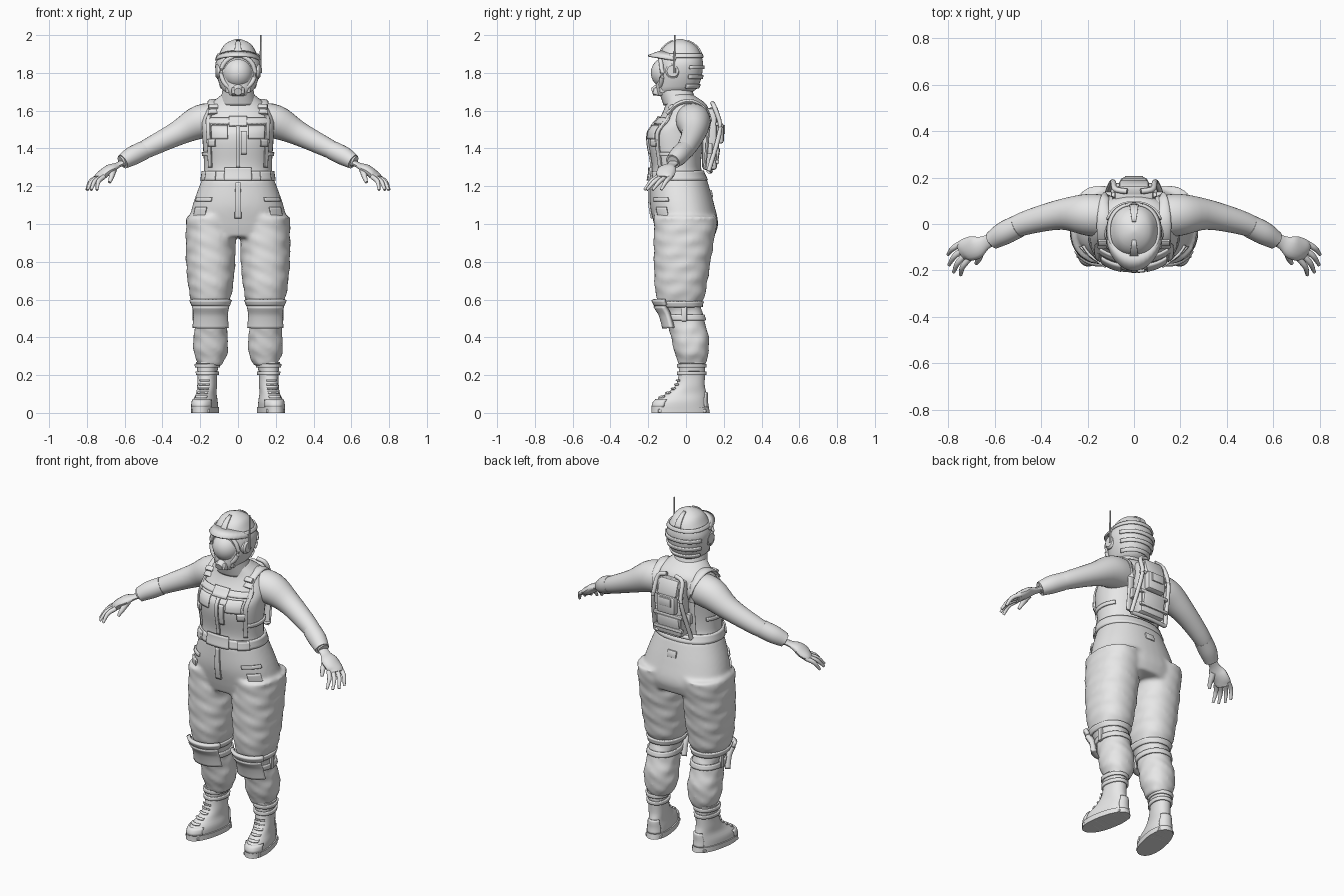
import bpy, bmesh, math
from math import sin, cos, pi, tau
from mathutils import Vector, Matrix, Euler

cube = bpy.data.objects.get("Cube")
if cube:
    bpy.data.objects.remove(cube)

grey = (.8, .8, .8, 1)
mat = bpy.data.materials.new("light_grey")
mat.use_nodes = True
mat.diffuse_color = grey
mat.node_tree.nodes["Principled BSDF"].inputs["Base Color"].default_value = grey
parts = []
FRONT, SIDE, BACK = 0, pi / 2, pi
ANKLE = Vector((.16, .04, 0))
TOE_OUT = .2


def make(name, bm, mirror=False, thick=0, splay=False):
    if splay:  # toes point outward around the ankle
        bmesh.ops.rotate(bm, verts=bm.verts, cent=ANKLE, matrix=Matrix.Rotation(TOE_OUT, 3, 'Z'))
    mesh = bpy.data.meshes.new(name)
    bm.to_mesh(mesh)
    bm.free()
    mesh.materials.append(mat)
    ob = bpy.data.objects.new(name, mesh)
    bpy.context.collection.objects.link(ob)
    if thick:
        shell = ob.modifiers.new("Thickness", 'SOLIDIFY')
        shell.thickness, shell.offset = thick, 0
    if mirror:
        ob.modifiers.new("Mirror", 'MIRROR')
    parts.append(ob)
    return ob


def blend(rows, t):
    """Smooth interpolation of rows (t, values...)."""
    last = len(rows) - 1
    i = max([k for k in range(last) if rows[k][0] <= t], default=0)

    def slope(k, j):
        before, after = rows[max(k - 1, 0)], rows[min(k + 1, last)]
        return (after[j] - before[j]) / (after[0] - before[0])
    p, q = rows[i], rows[i + 1]
    gap = q[0] - p[0]
    u = min(max((t - p[0]) / gap, 0), 1)
    ease = u * u * (3 - 2 * u)
    return [p[j] + (q[j] - p[j]) * ease
            + gap * u * (1 - u) * ((1 - u) * slope(i, j) - u * slope(i + 1, j))
            for j in range(1, len(p))]


def spot(body, z, angle, lift):
    """Point on a body: angle zero is the front, growing towards +x."""
    middle, rows = body
    y, wide, deep = blend(rows, z)
    s, c = sin(angle), cos(angle)
    return (middle + (wide + lift) * math.copysign(abs(s) ** .9, s),
            y - (deep + lift) * math.copysign(abs(c) ** .9, c), z)


def wrap(name, body, low, high, facing=FRONT, half=pi, lift=.004, thick=.01, fold=0, **options):
    """Band or patch lying on a body; without thickness, a closed solid."""
    bm = bmesh.new()
    full = half == pi
    cols = 40 if full else 14
    count = max(3, round((high - low) / .012))
    grid = []
    for r in range(count + 1):
        z = low + (high - low) * r / count
        ring = []
        for c in range(cols if full else cols + 1):
            a = facing + half * (2 * c / cols - 1)
            crease = fold * sin(z * 75 + 2 * sin(a * 2)) * sin(a * 3 + z * 20)
            ring.append(bm.verts.new(spot(body, z, a, lift + crease)))
        grid.append(ring)
    for lower, upper in zip(grid, grid[1:]):
        for c in range(cols):
            d = (c + 1) % len(lower)
            bm.faces.new((lower[c], lower[d], upper[d], upper[c]))
    if not thick:
        bm.faces.new(grid[0][::-1])
        bm.faces.new(grid[-1])
    return make(name, bm, thick=thick, **options)


def solid(name, body, **options):
    rows = body[1]
    return wrap(name, body, rows[0][0], rows[-1][0], lift=0, thick=0, **options)


def tube(name, points, sides=16, flat=1, steps=4, **options):
    """Round or flattened tube through points (x, y, z, radius)."""
    rows = [(i, *p) for i, p in enumerate(points)]
    last = (len(points) - 1) * steps
    path = [blend(rows, i / steps) for i in range(last + 1)]
    bm = bmesh.new()
    rings = []
    for i, (x, y, z, radius) in enumerate(path):
        along = Vector(path[min(i + 1, last)][:3]) - Vector(path[max(i - 1, 0)][:3])
        turn = along.to_track_quat('Z', 'Y')
        rings.append([bm.verts.new(Vector((x, y, z)) + turn @ Vector((radius * cos(a), flat * radius * sin(a), 0)))
                      for a in (tau * k / sides for k in range(sides))])
    for near, far in zip(rings, rings[1:]):
        for k in range(sides):
            m = (k + 1) % sides
            bm.faces.new((near[k], near[m], far[m], far[k]))
    bm.faces.new(rings[0])
    bm.faces.new(rings[-1])
    bmesh.ops.recalc_face_normals(bm, faces=bm.faces)
    return make(name, bm, **options)


def box(name, place, size, tilt=0, bevel=.005, **options):
    bm = bmesh.new()
    bmesh.ops.create_cube(bm, size=1)
    bmesh.ops.scale(bm, vec=size, verts=bm.verts)
    bmesh.ops.bevel(bm, geom=bm.edges[:], offset=bevel, segments=2, affect='EDGES', profile=.5)
    pose = Matrix.Translation(place) @ Euler((tilt, 0, 0)).to_matrix().to_4x4()
    bmesh.ops.transform(bm, matrix=pose, verts=bm.verts)
    return make(name, bm, **options)


# Body profiles: middle x, then rows of height, centre y, half width, half depth
hips = (0, [(.93, 0, .25, .15), (1, 0, .26, .17), (1.1, -.02, .24, .17), (1.24, -.04, .19, .15)])
leg_rows = [(.25, .03, .06, .07), (.32, .03, .09, .09), (.4, .02, .09, .1), (.52, -.01, .08, .1),
            (.57, -.03, .09, .11), (.62, -.03, .11, .13), (.8, -.02, .13, .15), (1.04, 0, .13, .17)]
leg, right_leg = (.145, leg_rows), (-.145, leg_rows)
boot = (ANKLE.x, [(0, -.03, .06, .15), (.06, -.03, .06, .14), (.1, 0, .05, .11),
                  (.14, .02, .05, .08), (.2, .03, .05, .07), (.27, .03, .06, .07)])
vest = (0, [(1.22, -.04, .19, .15), (1.3, -.05, .18, .13), (1.48, -.05, .19, .15),
            (1.56, -.01, .19, .13), (1.63, 0, .15, .11), (1.69, -.04, .08, .07)])
collar = (0, [(1.63, -.03, .09, .08), (1.72, -.06, .07, .08)])
helmet = (0, [(1.68, -.08, .05, .08), (1.72, -.05, .09, .11), (1.84, -.03, .12, .12),
              (1.92, -.03, .09, .1), (1.96, -.03, .06, .06), (1.98, -.03, .01, .01)])

# Trousers: hips and two baggy legs fused into one cloth
trousers = solid("trousers", hips)
for side in (leg, right_leg):
    limb = solid("trouser_leg", side, fold=.004)
    parts.remove(limb)
    pair = [trousers, limb]
    with bpy.context.temp_override(active_object=trousers, object=trousers,
                                   selected_objects=pair, selected_editable_objects=pair):
        bpy.ops.object.join()
cloth = trousers.modifiers.new("Fuse", 'REMESH')
cloth.mode, cloth.voxel_size, cloth.use_smooth_shade = 'VOXEL', .011, True
trousers.modifiers.new("Soften", 'SMOOTH').iterations = 6
wrap("fly_flap", hips, 1.03, 1.22, half=.05)
wrap("thigh_patch", hips, 1.03, 1.09, facing=.9, half=.2, mirror=True)
wrap("hip_pocket", hips, 1.12, 1.14, facing=.9, half=.3, mirror=True)
box("back_waist_buckle", (0, .13, 1.16), (.06, .02, .04), tilt=.2)

# Knee pads and their straps
wrap("knee_pad", leg, .45, .57, half=.9, lift=.02, thick=.03, mirror=True)
wrap("knee_pad_brow", leg, .57, .6, half=1, lift=.02, thick=.02, mirror=True)
for z in (.49, .56):
    wrap("knee_strap", leg, z, z + .03, mirror=True)
box("knee_strap_clip", (.23, -.01, .53), (.02, .03, .09), mirror=True)

# Boots
pair_of = dict(mirror=True, splay=True)
solid("boot", boot, **pair_of)
wrap("boot_sole", boot, 0, .03, lift=.007, thick=0, **pair_of)
wrap("toe_cap", boot, .03, .07, half=.9, lift=.002, **pair_of)
wrap("heel_guard", boot, .03, .11, facing=BACK, half=.6, lift=.002, **pair_of)
for z in (.2, .24):
    wrap("ankle_strap", boot, z, z + .02, **pair_of)
for k in range(5):
    z = .08 + k * .022
    wrap("boot_lace", boot, z, z + .008, half=.5, **pair_of)
for k in range(7):
    box("sole_lug", (ANKLE.x, k * .04 - .15, .01), (.1, .02, .02), **pair_of)

# Vest and belt
solid("vest", vest)
wrap("belt", vest, 1.23, 1.28, thick=.015)
wrap("belt_buckle", vest, 1.23, 1.3, half=.33, lift=.015)
wrap("belt_pouch", vest, 1.23, 1.28, facing=.8, half=.2, lift=.015, mirror=True)
wrap("chest_band", vest, 1.53, 1.56, half=1)
wrap("chest_buckle", vest, 1.52, 1.57, half=.2, lift=.01)
wrap("front_placket", vest, 1.3, 1.52, half=.04)
wrap("front_flap", vest, 1.37, 1.49, facing=.13, half=.07)
wrap("chest_pocket", vest, 1.45, 1.52, facing=.5, half=.25, mirror=True)
wrap("vest_strap", vest, 1.3, 1.62, facing=.9, half=.08, mirror=True)
wrap("strap_buckle", vest, 1.41, 1.45, facing=.75, half=.13, lift=.01, mirror=True)
wrap("side_lacing_band", vest, 1.36, 1.38, facing=SIDE, half=.6, mirror=True)
tube("shoulder_strap", [(.13, -.1, 1.58, .03), (.13, -.05, 1.63, .03), (.13, .02, 1.65, .03),
                        (.13, .09, 1.62, .02), (.12, .12, 1.55, .02), (.12, .1, 1.3, .02)], flat=.4, mirror=True)
box("shoulder_buckle", (.13, -.08, 1.62), (.05, .03, .02), tilt=.75, mirror=True)
wrap("collar", collar, 1.63, 1.72)
solid("neck", collar)

# Sleeves, gauntlets and gloved hands
tube("sleeve", [(.1, .03, 1.55, .09), (.2, .04, 1.54, .09), (.32, .04, 1.48, .065),
                (.48, 0, 1.4, .05), (.56, -.04, 1.36, .04), (.62, -.07, 1.33, .03)], sides=28, mirror=True)
tube("gauntlet", [(.5, -.01, 1.39, .05), (.56, -.04, 1.36, .05), (.61, -.07, 1.33, .04)], sides=24, mirror=True)
tube("glove_palm", [(.6, -.06, 1.33, .03), (.64, -.08, 1.31, .03), (.68, -.1, 1.29, .05),
                    (.72, -.11, 1.26, .05), (.74, -.12, 1.24, .04)], flat=.5, mirror=True)
for k in range(4):
    base = Vector((.74 - k * .01, -.08 - k * .023, 1.25))
    fan, reach = .7 + k * .13, .1 if k in (1, 2) else .08
    tip = base + Vector((reach * cos(fan), -reach * sin(fan), -.07))
    knuckle = base.lerp(tip, .5) + Vector((.01, 0, .01))
    tube("finger", [(*base, .013), (*knuckle, .012), (*tip, .007)], sides=10, mirror=True)
tube("thumb", [(.66, -.11, 1.29, .02), (.67, -.15, 1.25, .014), (.68, -.17, 1.22, .008)], sides=10, mirror=True)

# Helmet with visor, bill, ear cups and aerial
solid("helmet", helmet)
wrap("helmet_rim_band", helmet, 1.88, 1.9)
for z in (1.72, 1.77, 1.82):
    wrap("helmet_back_band", helmet, z, z + .02, facing=BACK, half=1.2)
for way in (FRONT, BACK):
    wrap("helmet_ridge", helmet, 1.9, 1.97, facing=way, half=.16, lift=.002)
bm = bmesh.new()
visor_shape = Matrix.Translation((0, -.1, 1.8)) @ Matrix.Diagonal((.08, .086, .084, 1))
bmesh.ops.create_uvsphere(bm, u_segments=32, v_segments=20, radius=1, matrix=visor_shape)
make("visor", bm)
ring = [tau * k / 24 for k in range(25)]
tube("visor_frame", [(.09 * sin(a), -.125 - .012 * abs(cos(a)), 1.8 + .09 * cos(a), .012) for a in ring],
     sides=10, steps=1)
box("chin_guard", (0, -.15, 1.7), (.07, .05, .04), tilt=-.3, bevel=.01)
tube("breather", [(0, -.15, 1.71, .03), (0, -.18, 1.7, .02)], steps=1)
box("chin_vent", (.05, -.12, 1.71), (.03, .04, .03), mirror=True)
bm = bmesh.new()
arc = [1.4 * (k / 8 - 1) for k in range(17)]
inner = [bm.verts.new((.11 * sin(a), -.03 - .1 * cos(a), 1.88 + .035 * cos(a))) for a in arc]
outer = [bm.verts.new((.12 * sin(a), -.03 - .17 * cos(a), 1.86 + .03 * cos(a))) for a in arc]
for k in range(len(arc) - 1):
    bm.faces.new((inner[k], outer[k], outer[k + 1], inner[k + 1]))
make("helmet_bill", bm, thick=.01)
tube("ear_cup", [(.08, -.07, 1.81, .04), (.11, -.07, 1.81, .04), (.12, -.07, 1.81, .03)], sides=24, steps=1, mirror=True)
tube("aerial", [(.12, -.06, 1.8, .006), (.12, -.06, 2, .004)], sides=8, steps=1)

# Backpack with pouches and side frame
box("pack_body", (0, .125, 1.45), (.17, .08, .33), bevel=.02)
box("pack_top_pouch", (0, .15, 1.57), (.13, .06, .1), tilt=.3, bevel=.015)
box("pack_main_pouch", (0, .17, 1.48), (.12, .06, .11), bevel=.015)
box("pack_flap", (0, .2, 1.5), (.08, .014, .05))
box("pack_low_pouch", (0, .15, 1.36), (.15, .05, .1), tilt=-.15, bevel=.015)
for z in (1.33, 1.41, 1.53):
    box("pack_strap", (0, .166, z), (.19, .02, .02))
tube("pack_frame", [(.03, .14, 1.64, .012), (.08, .15, 1.62, .012), (.09, .18, 1.53, .012),
                    (.1, .17, 1.45, .012), (.12, .12, 1.28, .012)], sides=10, mirror=True)
tube("pack_lower_bar", [(-.12, .12, 1.28, .012), (0, .13, 1.28, .012), (.12, .12, 1.28, .012)], sides=10)
box("pack_side_clip", (.11, .12, 1.4), (.03, .04, .06), mirror=True)

# Smooth shading with crisp edges
bpy.ops.object.select_all(action='DESELECT')
for ob in parts:
    ob.select_set(True)
bpy.context.view_layer.objects.active = trousers
bpy.ops.object.shade_smooth_by_angle(angle=math.radians(40))
